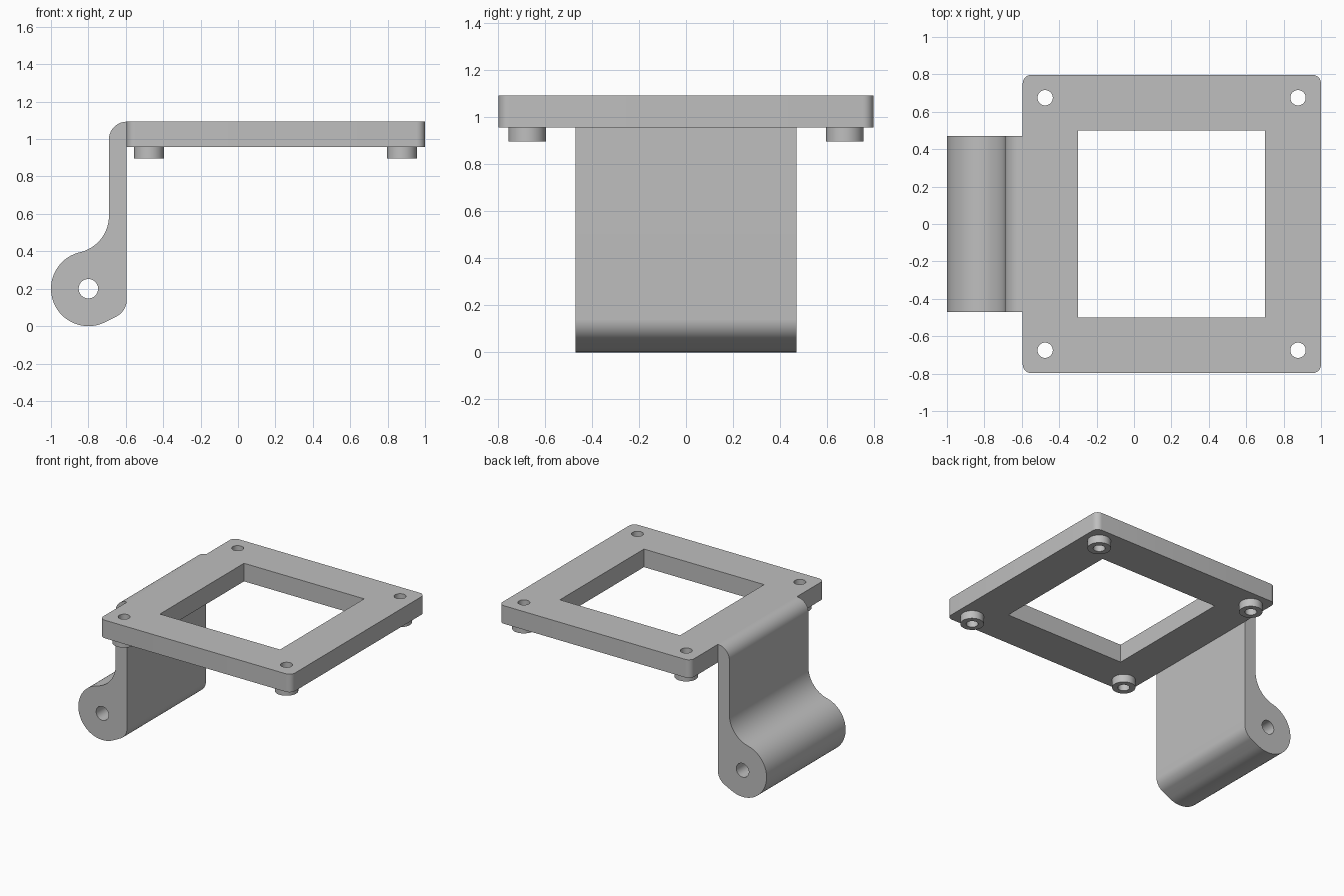
import bpy, bmesh
from math import sin, cos, radians, sqrt, pi
from mathutils import Matrix

if "Cube" in bpy.data.objects:
    bpy.data.objects.remove(bpy.data.objects["Cube"])

grey = bpy.data.materials.new("light grey")
grey.use_nodes = True
GREY = (0.52, 0.52, 0.52, 1)
grey.diffuse_color = GREY
grey.node_tree.nodes["Principled BSDF"].inputs["Base Color"].default_value = GREY


def arc(cx, cy, r, start, end, steps=16):
    """Points on an arc, angles in degrees."""
    angles = [radians(start + (end - start) * i / steps) for i in range(steps + 1)]
    return [(cx + r * cos(a), cy + r * sin(a)) for a in angles]


def circle(cx, cy, r, steps=40):
    return arc(cx, cy, r, 0, 360, steps)[:-1]


def rectangle(x0, x1, y, r=0):
    """Rectangle centred on y = 0, with optional rounded corners."""
    if not r:
        return [(x0, -y), (x1, -y), (x1, y), (x0, y)]
    return (arc(x1 - r, y - r, r, 0, 90, 8) + arc(x0 + r, y - r, r, 90, 180, 8)
            + arc(x0 + r, r - y, r, 180, 270, 8) + arc(x1 - r, r - y, r, 270, 360, 8))


def extrude(name, loops, low, high, upright=False):
    """Extrude an outline with holes along z, or along y when upright."""
    curve = bpy.data.curves.new(name, "CURVE")
    curve.dimensions = "2D"
    curve.fill_mode = "BOTH"
    curve.extrude = (high - low) / 2
    for loop in loops:
        spline = curve.splines.new("POLY")
        spline.points.add(len(loop) - 1)
        for point, (x, y) in zip(spline.points, loop):
            point.co = (x, y, 0, 1)
        spline.use_cyclic_u = True
    obj = bpy.data.objects.new(name, curve)
    bpy.context.collection.objects.link(obj)
    bpy.ops.object.select_all(action="DESELECT")
    obj.select_set(True)
    bpy.context.view_layer.objects.active = obj
    bpy.ops.object.convert(target="MESH")
    obj = bpy.context.object
    mesh = obj.data
    mesh.transform(Matrix.Translation((0, 0, (low + high) / 2)))
    if upright:
        mesh.transform(Matrix.Rotation(pi / 2, 4, "X"))
    bm = bmesh.new()
    bm.from_mesh(mesh)
    bmesh.ops.remove_doubles(bm, verts=bm.verts, dist=0.0001)
    bmesh.ops.recalc_face_normals(bm, faces=bm.faces)
    bm.to_mesh(mesh)
    bm.free()
    mesh.materials.clear()
    mesh.materials.append(grey)
    bpy.ops.object.shade_smooth_by_angle(angle=radians(30))
    return obj


BACK, TOP, UNDER, FOOT = -0.595, 1.093, 0.957, 0.897
screw_spots = [(x, y) for x in (-0.475, 0.877) for y in (-0.675, 0.675)]

# Square frame with window and screw holes
extrude("frame_plate",
        [rectangle(BACK, 1, 0.797, 0.045), rectangle(-0.3, 0.7, 0.5)]
        + [circle(x, y, 0.041) for x, y in screw_spots], UNDER, TOP)

# Hollow spacers beneath the screw holes
for i, (x, y) in enumerate(screw_spots):
    extrude(f"spacer_{i + 1}", [circle(x, y, 0.08), circle(x, y, 0.041)], FOOT, UNDER)

# Hanging bracket: rounded top, neck fillet, hinge barrel, rounded heel
wall, barrel, fillet = 0.095, 0.2, 0.2
neck_x = BACK - wall - fillet
neck_z = barrel + sqrt((barrel + fillet) ** 2 - (neck_x + 0.8) ** 2)
lean = 103
profile = (arc(BACK, TOP - wall, wall, 90, 180)
           + arc(neck_x, neck_z, fillet, 0, lean - 180)
           + arc(-0.8, barrel, barrel, lean, 297, 40)
           + arc(BACK - 0.1, 0.141, 0.1, -63, 0))
extrude("hinge_bracket", [profile, circle(-0.8, barrel, 0.052)], -0.47, 0.47, upright=True)
